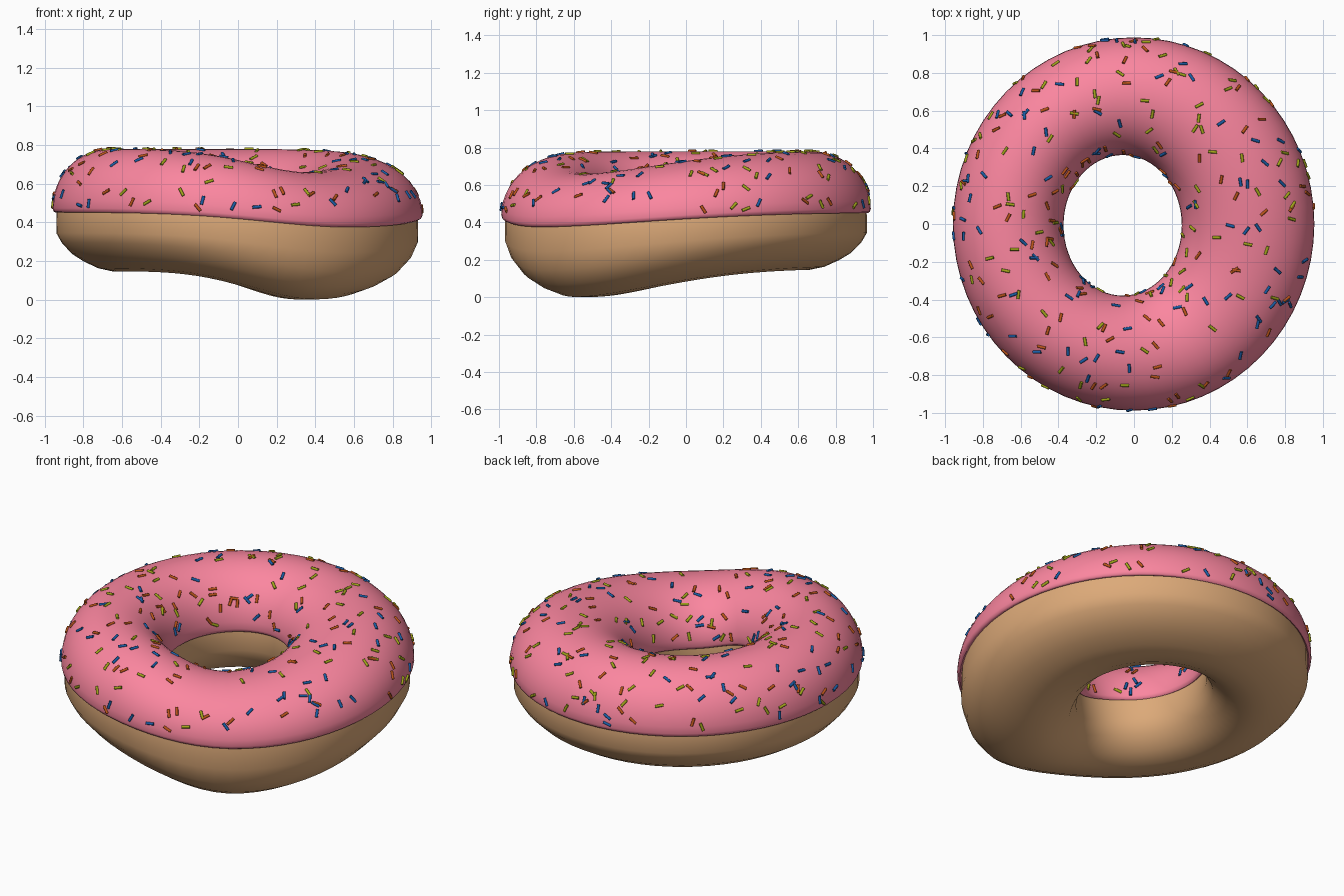
import bpy, bmesh, random
from math import sin, cos, pi, radians, sqrt
from mathutils import Vector, Matrix

if "Cube" in bpy.data.objects:
    bpy.data.objects.remove(bpy.data.objects["Cube"])

random.seed(7)
SEG = 64


def material(name, rgb):
    m = bpy.data.materials.new(name)
    m.diffuse_color = (*rgb, 1)
    m.use_nodes = True
    m.node_tree.nodes["Principled BSDF"].inputs["Base Color"].default_value = m.diffuse_color
    return m


def ring_point(t, u, dz):
    """Point on the ring: t around, u from inner (-1) to outer (1) wall, dz from the icing edge."""
    inner = Vector((-0.06 + 0.313 * cos(t), -0.007 + 0.372 * sin(t), 0))
    outer = Vector((-0.002 + 0.957 * cos(t), 0.988 * sin(t), 0))
    p = inner.lerp(outer, (u + 1) / 2)
    # the ring sags at the front right, where the base is also fuller
    a = (t - radians(-53) + pi) % (2 * pi) - pi
    g = 2.718 ** -((a / radians(58 if a > 0 else 40)) ** 2)
    sag = 0.075 + (0.14 * dz if dz > 0 else -dz * (0.235 + 0.3 * max(0, u) * (dz < -0.15)))
    p.z = 0.455 + dz - sag * g
    return p


def add_object(name, bm, mat):
    me = bpy.data.meshes.new(name)
    bm.normal_update()
    bm.to_mesh(me)
    bm.free()
    me.materials.append(mat)
    ob = bpy.data.objects.new(name, me)
    bpy.context.collection.objects.link(ob)
    bpy.ops.object.select_all(action='DESELECT')
    ob.select_set(True)
    bpy.context.view_layer.objects.active = ob
    bpy.ops.object.shade_smooth_by_angle(angle=radians(60))
    return ob


def sweep(name, profile, mat):
    """Closed cross-section (u, dz) swept round the ring."""
    bm = bmesh.new()
    loops = [[bm.verts.new(ring_point(2 * pi * i / SEG, u, dz)) for u, dz in profile]
             for i in range(SEG)]
    n = len(profile)
    for i in range(SEG):
        a, b = loops[i], loops[(i + 1) % SEG]
        for j in range(n):
            k = (j + 1) % n
            bm.faces.new((a[j], b[j], b[k], a[k]))
    bmesh.ops.recalc_face_normals(bm, faces=bm.faces)
    return add_object(name, bm, mat)


# Dough: rounded top hidden under the icing, straight walls, bevelled base
top = [(0.93 * cos(pi * i / 12), 0.30 * sin(pi * i / 12)) for i in range(13)]
base = [(-0.94, -0.12), (-0.82, -0.2), (-0.58, -0.268), (-0.3, -0.305), (-0.05, -0.308),
        (0.2, -0.292), (0.45, -0.257), (0.66, -0.218), (0.84, -0.16), (0.935, -0.11)]
sweep("dough_ring", top + base, material("dough", (0.72, 0.40, 0.19)))

# Icing: half-round shell with a tucked lower lip
shell = [(cos(pi * i / 24), 0.018 + 0.307 * sin(pi * i / 24)) for i in range(25)]
lining = [(-0.985, 0.002), (-0.955, -0.004), (-0.91, 0.004)]
inside = [(-0.91 * cos(pi * i / 12), 0.01 + 0.285 * sin(pi * i / 12)) for i in range(1, 12)]
profile = shell + lining + inside + [(-u, z) for u, z in reversed(lining)]
sweep("icing", profile, material("pink_icing", (0.97, 0.24, 0.35)))


# Sprinkles: short rods lying on the icing, one object per colour
def icing_point(t, v):
    return ring_point(t, cos(v), 0.018 + 0.307 * sin(v))


def sprinkles(name, count, mat):
    bm = bmesh.new()
    made = 0
    while made < count:
        t, v = random.uniform(0, 2 * pi), random.uniform(0.05, pi - 0.05)
        p = icing_point(t, v)
        # thin out towards the hole so the spread is even
        if random.random() > sqrt(p.x ** 2 + p.y ** 2):
            continue
        dt = (icing_point(t + 0.01, v) - p).normalized()
        dv = (icing_point(t, v + 0.01) - p).normalized()
        n = dt.cross(dv).normalized()
        if n.dot(p - ring_point(t, 0, 0)) < 0:
            n = -n
        a = random.uniform(0, pi)
        d = (dt * cos(a) + n.cross(dt) * sin(a)).normalized()
        rot = Matrix((n.cross(d), n, d)).transposed().to_4x4()
        bmesh.ops.create_cone(bm, cap_ends=True, segments=8, radius1=0.008, radius2=0.008,
                              depth=0.046, matrix=Matrix.Translation(p + n * 0.001) @ rot)
        made += 1
    bmesh.ops.recalc_face_normals(bm, faces=bm.faces)
    add_object(name, bm, mat)


for label, rgb in (("yellow", (0.36, 0.38, 0.01)), ("blue", (0.01, 0.11, 0.38)),
                   ("orange", (0.5, 0.09, 0.01))):
    sprinkles(label + "_sprinkles", 95, material(label + "_sugar", rgb))
